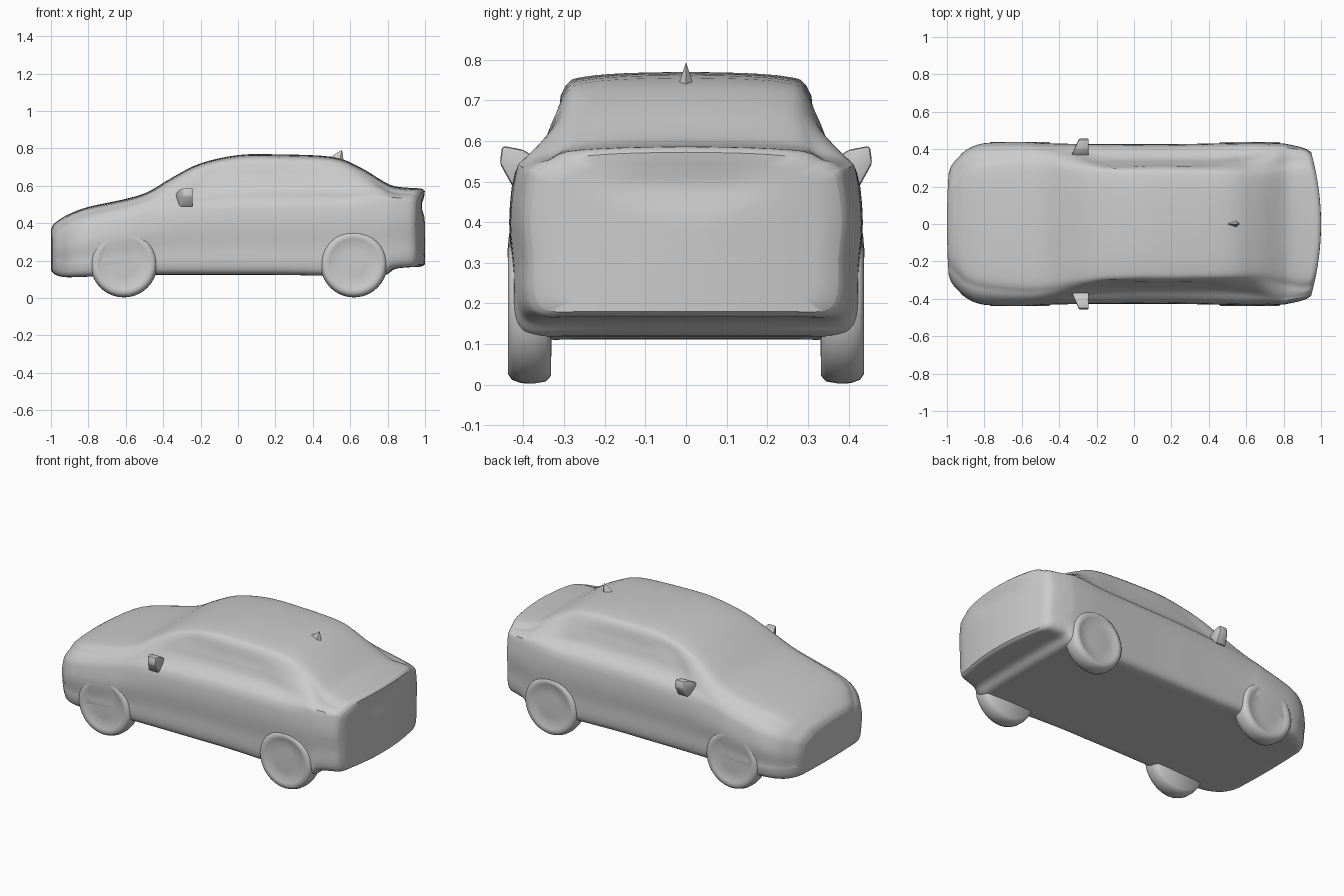
import bpy, bmesh, math
from mathutils import Vector

if "Cube" in bpy.data.objects:
    bpy.data.objects.remove(bpy.data.objects["Cube"])

grey = bpy.data.materials.new("light grey")
grey.diffuse_color = (0.6, 0.6, 0.6, 1)
grey.use_nodes = True
grey.node_tree.nodes["Principled BSDF"].inputs["Base Color"].default_value = grey.diffuse_color


def make(name, bm, angle=35):
    bmesh.ops.recalc_face_normals(bm, faces=bm.faces)
    me = bpy.data.meshes.new(name)
    bm.to_mesh(me)
    bm.free()
    me.materials.append(grey)
    ob = bpy.data.objects.new(name, me)
    bpy.context.collection.objects.link(ob)
    bpy.ops.object.select_all(action='DESELECT')
    ob.select_set(True)
    bpy.context.view_layer.objects.active = ob
    bpy.ops.object.shade_smooth_by_angle(angle=math.radians(angle))
    return ob


def spline(pts, n):
    """Smooth curve through all points, n steps per span."""
    pts = [Vector(p) for p in pts]
    out = []
    for i in range(len(pts) - 1):
        a, b, c, d = pts[max(i - 1, 0)], pts[i], pts[i + 1], pts[min(i + 2, len(pts) - 1)]
        for k in range(n):
            t = k / n
            out.append(b + (c - a) * (t / 2) + (a * 2 - b * 5 + c * 4 - d) * (t * t / 2)
                       + (b * 3 - a - c * 3 + d) * (t ** 3 / 2))
    return out + [pts[-1]]


def step(a, b, v):
    t = min(max((v - a) / (b - a), 0), 1)
    return t * t * (3 - 2 * t)


def mix(a, b, t):
    return a + (b - a) * t


# Body stations along the length: x, half width, floor, shoulder, roof half width, top
STATIONS = [
    (-1.0, .27, .15, .31, .20, .365), (-.985, .315, .13, .32, .235, .395),
    (-.95, .355, .115, .34, .27, .422), (-.9, .395, .112, .355, .31, .45),
    (-.8, .430, .115, .38, .34, .487), (-.6, .437, .12, .42, .36, .53),
    (-.48, .430, .125, .45, .355, .568), (-.35, .427, .125, .48, .33, .645),
    (-.2, .425, .125, .495, .305, .72), (0, .425, .125, .505, .295, .764),
    (.2, .425, .125, .51, .295, .768), (.5, .430, .12, .515, .29, .755),
    (.65, .433, .12, .52, .29, .70), (.78, .430, .12, .525, .315, .622),
    (.84, .425, .155, .525, .325, .597), (.93, .412, .165, .52, .335, .588),
    (.98, .398, .168, .515, .33, .585), (1.0, .38, .18, .505, .31, .572)]


def section(w, zb, zs, wr, zt):
    """Half outline from floor centre, up the side, to roof centre."""
    c = min(max((zt - zs - .1) / .12, 0), 1)      # 0 on bonnet, 1 at cabin
    y0, zc = w - .012, zt - .032
    half = [(0, zb), (.35 * w, zb), (.7 * w, zb), (w - .055, zb), (w - .02, zb + .018),
            (w - .007, zb + .065), (w - .007, mix(zb, zs, .4)),
            (w + .002, mix(zb, zs, .7)), (y0, zs)]
    for dy, dz in ((mix(.2, .42, c), mix(.45, .25, c)), (mix(.55, .67, c), mix(.8, .6, c))):
        half.append((mix(y0, wr, dy), mix(zs, zc, dz)))
    half += [(wr, zc), (wr - .045, zt - .012), (wr * .5, zt - .003), (0, zt)]
    return [(p.x, p.y) for p in spline(half, 3)]


def shape(x, y, z):
    """Bowed ends, boot recess and sunken side windows."""
    bow = .36 * step(.75, 1, x) - .12 * step(-.85, -1, x) if abs(x) > .7 else 0
    nx = x - bow * y * y
    if x > .97:
        nx -= .018 * math.exp(-((z - .49) / .045) ** 2 - (y / .18) ** 4)
    lean = (z - .56) * .9
    inset = .010 * (step(.555, .58, z) * (1 - step(.69, .715, z))
                    * step(-.30 + lean, -.24 + lean, x)
                    * (1 - step(.50 - lean, .56 - lean, x)) * step(.26, .30, abs(y)))
    return (nx, y - math.copysign(inset, y), z)


bm = bmesh.new()
rings = []
for s in spline(STATIONS, 4):
    half = section(*s[1:])
    rings.append((s[0], half + [(-y, z) for y, z in half[-2:0:-1]]))


def ends(ring):
    """Shrinking rings that close one end of the body."""
    x, pts = ring
    zm = (min(p[1] for p in pts) + max(p[1] for p in pts)) / 2
    return [(x, [(y * f, zm + (z - zm) * f) for y, z in pts]) for f in (.85, .68, .5, .3, .1)]


rings = ends(rings[0])[::-1] + rings + ends(rings[-1])
loops = [[bm.verts.new(shape(x, y, z)) for y, z in pts] for x, pts in rings]
count = len(loops[0])
for a, b in zip(loops, loops[1:]):
    for i in range(count):
        j = (i + 1) % count
        bm.faces.new((a[i], a[j], b[j], b[i]))
bm.faces.new(loops[0])
bm.faces.new(loops[-1])
make("car_body", bm, 40)

# Wheels: turned profile (radius, distance from centre line)
TYRE = [(.0, .430), (.07, .429), (.115, .427), (.135, .435), (.155, .438), (.170, .428),
        (.178, .405), (.179, .375), (.174, .345), (.16, .332), (.0, .330)]
for end, cx in (("front", -.61), ("rear", .62)):
    for side, sy in (("right", -1), ("left", 1)):
        bm = bmesh.new()
        vs = [bm.verts.new((cx + r, sy * y, .182)) for r, y in TYRE]
        es = [bm.edges.new(p) for p in zip(vs, vs[1:])]
        bmesh.ops.spin(bm, geom=vs + es, cent=(cx, 0, .182), axis=(0, 1, 0),
                       angle=math.tau, steps=40)
        bmesh.ops.remove_doubles(bm, verts=bm.verts, dist=.0005)
        make(f"{end}_{side}_wheel", bm, 50)

# Door mirrors: side outline extruded lengthwise, narrowing outward
OUTLINE = [(.365, .555), (.40, .578), (.452, .588), (.458, .545), (.425, .485), (.385, .505)]
for side, sy in (("right", -1), ("left", 1)):
    bm = bmesh.new()
    front = [bm.verts.new((mix(-.335, -.295, (y - .365) / .09), sy * y, z)) for y, z in OUTLINE]
    back = [bm.verts.new((-.242, sy * y, z)) for y, z in OUTLINE]
    bm.faces.new(front)
    bm.faces.new(back)
    for i in range(6):
        j = (i + 1) % 6
        bm.faces.new((front[i], front[j], back[j], back[i]))
    bmesh.ops.bevel(bm, geom=bm.edges[:], offset=.008, segments=2, affect='EDGES', profile=.5)
    make(f"{side}_mirror", bm)

# Roof aerial fin
bm = bmesh.new()
base = [bm.verts.new(p) for p in ((.49, 0, .75), (.545, -.018, .74), (.565, 0, .735), (.545, .018, .74))]
tip = bm.verts.new((.556, 0, .793))
bm.faces.new(base)
for i in range(4):
    bm.faces.new((base[i], base[(i + 1) % 4], tip))
make("roof_aerial", bm, 20)
